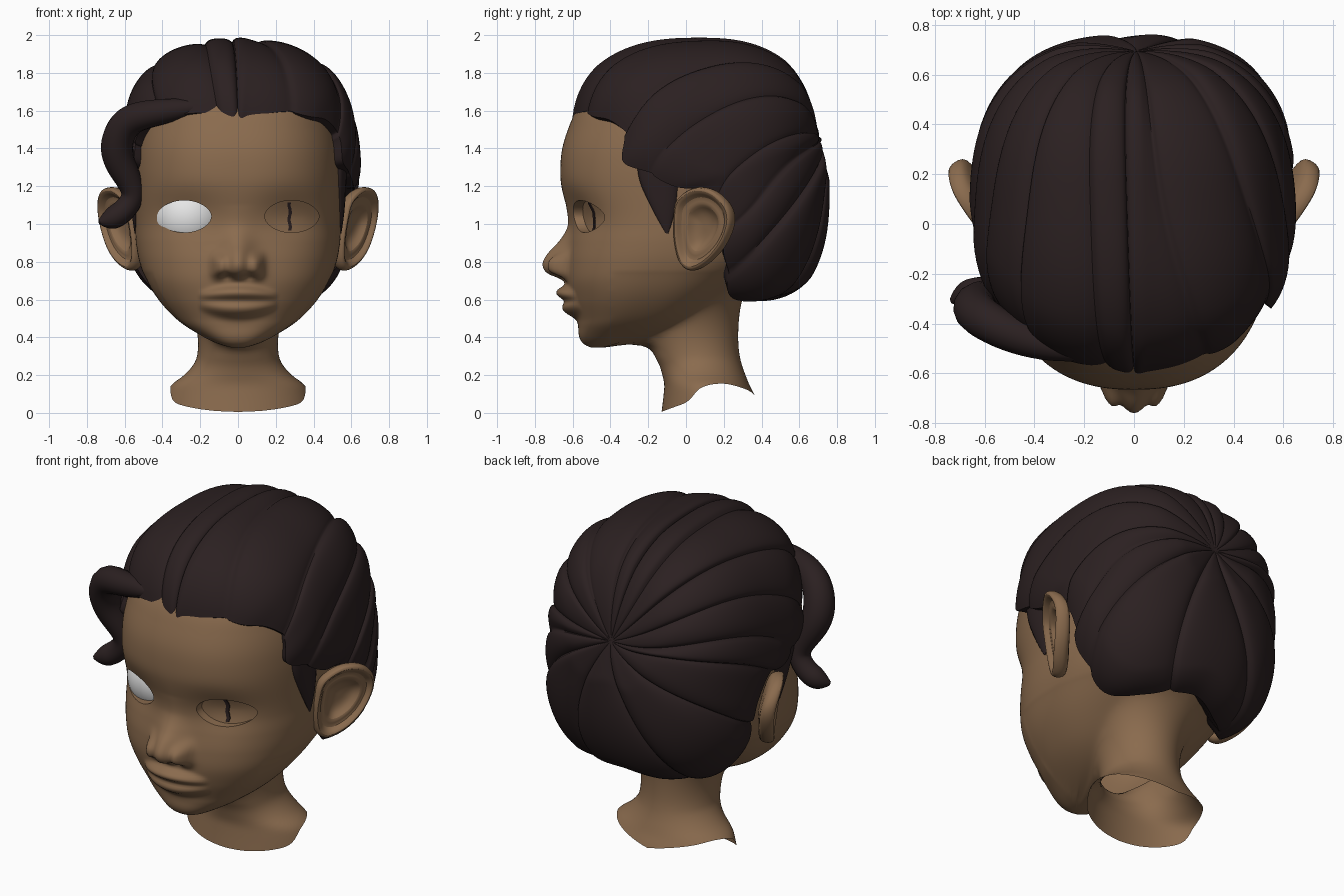
import bpy, bmesh, math, random
from mathutils import Vector

if "Cube" in bpy.data.objects:
    bpy.data.objects.remove(bpy.data.objects["Cube"])

random.seed(4)


def material(name, rgb):
    m = bpy.data.materials.new(name)
    m.diffuse_color = (*rgb, 1)
    m.use_nodes = True
    m.node_tree.nodes["Principled BSDF"].inputs["Base Color"].default_value = m.diffuse_color
    return m


SKIN = material("brown skin", (0.255, 0.147, 0.076))
HAIR = material("dark brown hair", (0.024, 0.0145, 0.015))
WHITE = material("eye white", (0.8, 0.8, 0.8))


def interp(rows, t):
    """Smooth curve through rows of (t, value, value...)."""
    n = len(rows)
    t = min(max(t, rows[0][0]), rows[-1][0])
    i = 0
    while i < n - 2 and t > rows[i + 1][0]:
        i += 1
    a, b = rows[i], rows[i + 1]
    p, q = rows[max(i - 1, 0)], rows[min(i + 2, n - 1)]
    h = b[0] - a[0]
    k = (t - a[0]) / h
    out = []
    for c in range(1, len(a)):
        ma = (b[c] - p[c]) / (b[0] - p[0]) * h
        mb = (q[c] - a[c]) / (q[0] - a[0]) * h
        out.append((2*k**3 - 3*k*k + 1)*a[c] + (k**3 - 2*k*k + k)*ma
                   + (3*k*k - 2*k**3)*b[c] + (k**3 - k*k)*mb)
    return out


def closed_spline(pts, n):
    pts = [Vector(p) for p in pts]
    m, out = len(pts), []
    for j in range(n):
        f = j / n * m
        i, k = int(f), f - int(f)
        a, b, c, d = (pts[(i + o) % m] for o in (-1, 0, 1, 2))
        out.append(0.5*(2*b + (c - a)*k + (2*a - 5*b + 4*c - d)*k*k + (3*b - a - 3*c + d)*k**3))
    return out


def loft(name, rings, mat):
    """Closed skin over a row of rings."""
    m = len(rings[0])
    bm = bmesh.new()
    vs = [[bm.verts.new(p) for p in r] for r in rings]
    for a, b in zip(vs, vs[1:]):
        for i in range(m):
            j = (i + 1) % m
            bm.faces.new((a[i], a[j], b[j], b[i]))
    bm.faces.new(vs[0][::-1])
    bm.faces.new(vs[-1])
    bmesh.ops.recalc_face_normals(bm, faces=bm.faces)
    me = bpy.data.meshes.new(name)
    bm.to_mesh(me)
    bm.free()
    me.materials.append(mat)
    ob = bpy.data.objects.new(name, me)
    bpy.context.collection.objects.link(ob)
    return ob


def boolean(ob, other, operation):
    other.hide_render = True
    mod = ob.modifiers.new("cut", 'BOOLEAN')
    mod.operation, mod.solver, mod.object = operation, 'EXACT', other
    bpy.context.view_layer.objects.active = ob
    bpy.ops.object.modifier_apply(modifier=mod.name)
    bpy.data.objects.remove(other)


# head: height, half width, front y, back y
HEAD = [(.345, .03, -.5, -.44), (.36, .09, -.535, -.33), (.38, .14, -.555, -.22),
        (.41, .2, -.567, -.1), (.46, .285, -.57, .0), (.5, .335, -.573, .07),
        (.6, .425, -.6, .2), (.7, .485, -.625, .33), (.8, .522, -.625, .45),
        (.9, .54, -.615, .52), (1.0, .545, -.615, .57), (1.2, .55, -.66, .62),
        (1.3, .55, -.665, .63), (1.4, .543, -.655, .63), (1.5, .525, -.625, .61),
        (1.6, .495, -.58, .56), (1.7, .44, -.5, .48), (1.8, .35, -.38, .33),
        (1.86, .22, -.22, .18), (1.88, .05, -.05, .05)]
NOSE = [(.67, 0), (.695, .015), (.715, .05), (.735, .1), (.765, .128), (.8, .132),
        (.85, .107), (.9, .065), (.95, .032), (1.0, .012), (1.1, 0)]
POW = 2.4


def bump(x, z, cx, cz, sx, sz):
    return math.exp(-((x - cx) / sx)**2 / 2 - ((z - cz) / sz)**2 / 2)


def features(x, z):
    """How far the face stands out: nose, lips, eye sockets."""
    x = abs(x)
    sig = .055 + .008*min(max((.95 - z) / .15, 0), 1)
    d = interp(NOSE, z)[0] * math.exp(-(x / sig)**2 / 2)
    d += .062*math.exp(-(abs(x - .1) / .036)**2.6 - (abs(z - .778) / .062)**3)   # nostril wings
    d -= .03*bump(x, z, .06, .722, .024, .012)               # nostrils
    d -= .038*bump(x, z, .28, 1.05, .12, .085)               # sockets
    lip = max(1 - (x / .21)**2, 0)**1.3
    thin = .55 + .45*lip
    mouth = .59 + .1*x*x
    up = math.exp(-(abs(z - mouth - .045*thin) / (.036*thin))**2.4)
    low = math.exp(-(abs(z - mouth + .042*thin) / (.042*thin))**2.4)
    d += lip**.7*(.062*up + .055*low) + .018*bump(x, z, 0, .6, .14, .06)
    return d


def surface(x, z):
    hw, f, b = interp(HEAD, z)
    cy = (f + b) / 2
    return cy - (cy - f)*max(1 - abs(x / hw)**POW, 0)**(1 / POW) - features(x, z)


rings = []
for r in range(141):
    z = .345 + 1.535*r / 140
    hw, f, b = interp(HEAD, z)
    cy, ry = (f + b) / 2, (b - f) / 2
    ring = []
    for i in range(220):
        a = 2*math.pi*i / 220
        x, c = hw*math.sin(a), math.cos(a)
        y = ry*max(1 - abs(math.sin(a))**POW, 0)**(1 / POW)
        ring.append((x, cy + y if c < 0 else cy - y - features(x, z)*min(1, c*4), z))
    rings.append(ring)
head = loft("head", rings, SKIN)

# neck with an uneven cut edge, joined to the head
NECK = [(0, .40, -.13, .40), (.1, .375, -.118, .36), (.15, .35, -.115, .335), (.2, .285, -.125, .315),
        (.25, .24, -.14, .297), (.3, .217, -.165, .285), (.4, .215, -.205, .28),
        (.5, .235, -.22, .285), (.6, .28, -.2, .3), (.76, .37, -.15, .37)]
EDGE = [(0, .005), (20, .012), (45, .035), (62, .062), (80, .13), (110, .155), (140, .135), (180, .09)]
rings = []
for r in range(41):
    ring = []
    for i in range(96):
        a = 2*math.pi*i / 96
        bottom = interp(EDGE, math.degrees(a if a < math.pi else 2*math.pi - a))[0]
        z = bottom + (.76 - bottom)*r / 40
        hw, f, b = interp(NECK, z)
        ring.append((hw*math.sin(a), (f + b) / 2 - (b - f) / 2*math.cos(a), z))
    rings.append(ring)
boolean(head, loft("neck", rings, SKIN), 'UNION')

# open the neck below and soften where it meets the jaw
bm = bmesh.new()
bm.from_mesh(head.data)
bm.normal_update()
bmesh.ops.delete(bm, geom=[f for f in bm.faces if f.calc_center_median().z < .25 and f.normal.z < -.5],
                 context='FACES')
soft = [v for v in bm.verts if .3 < v.co.z < .74 and v.co.y > -.4]
for _ in range(40):
    bmesh.ops.smooth_vert(bm, verts=soft, factor=.5, use_axis_x=True, use_axis_y=True, use_axis_z=True)
bm.to_mesh(head.data)
bm.free()

# almond eye openings cut into the head
for side, depth in ((-1, .11), (1, .05)):
    def almond(k, front):
        pts = []
        for i in range(40):
            a = 2*math.pi*i / 40
            s = math.sin(a)
            x = side*(.285 + .144*k*math.cos(a))
            z = 1.04 + .085*k*s*abs(s)**.1
            pts.append((x, -.9 if front else surface(x, z) + depth, z))
        return pts
    cutter = loft("eye_cutter", [almond(1, True)] + [almond(k, False) for k in (1, .7, .4, .1)], SKIN)
    boolean(head, cutter, 'DIFFERENCE')

# white eyeball on one side, dark slit in the empty socket on the other
bpy.ops.mesh.primitive_uv_sphere_add(segments=40, ring_count=24, radius=.2, location=(-.26, -.325, 1.04))
bpy.context.object.name = "eyeball"
bpy.context.object.data.materials.append(WHITE)
slit = []
for k in range(9):
    z = .965 + .15*k / 8
    x = .265 + .004*math.sin(k*1.5)
    slit.append([(x + dx, surface(x + dx, z) + .05 + dy, z)
                 for dx, dy in ((0, -.005), (.017, -.005), (.017, .003), (0, .003))])
loft("socket_slit", slit, HAIR)

# ears: one outline, scaled inwards for the rim and the hollow
OUTLINE = [(-.17, 1.02), (-.15, 1.13), (-.04, 1.195), (.08, 1.18), (.165, 1.1), (.18, 1.0),
           (.13, .88), (.04, .79), (-.06, .75), (-.13, .79), (-.165, .9)]
LAYERS = [(.05, -.07), (.5, -.06), (.85, -.045), (.97, -.025), (1, .01), (.97, .035), (.9, .042),
          (.82, .03), (.75, .005), (.64, .008), (.54, .008), (.44, -.02), (.25, -.035), (.03, -.035)]
outline = closed_spline(OUTLINE, 48)
for side, name in ((1, "ear_left"), (-1, "ear_right")):
    rings = []
    for s, d in LAYERS:
        ring = []
        for p in outline:
            u, z = s*p.x, .98 + s*(p.y - .98)
            n = d - 1.3*max(u - .03, 0)**2
            ring.append((side*(.63 + .55*u + .835*n + .17*(z - 1)), .088 + .835*u - .55*n, z))
        rings.append(ring)
    loft(name, rings, SKIN).modifiers.new("smooth", 'SUBSURF').levels = 1

# hair cap: locks sweeping from the crown to the hairline
O = Vector((0, .07, 1.2))
LINE = [(0, -.63, 1.53), (.06, -.61, 1.585), (.2, -.58, 1.6), (.38, -.5, 1.58), (.47, -.4, 1.55),
        (.52, -.31, 1.45), (.54, -.31, 1.33), (.57, -.2, 1.27), (.6, -.05, 1.2), (.62, .1, 1.17),
        (.62, .2, 1.05), (.61, .21, .92), (.57, .22, .78), (.42, .26, .6), (.25, .42, .575),
        (0, .55, .6)]
full = LINE + [(-x, y, z) for x, y, z in LINE[-2:0:-1]]
NU, NS, LOCKS = 360, 44, 15
ends = [(p - O).normalized() for p in closed_spline(full, NU)]
crown = (Vector((.01, .7, 1.45)) - O).normalized()
heights = [random.uniform(.6, 1.1) for _ in range(LOCKS)]
marks = [0]
for _ in range(LOCKS):
    marks.append(marks[-1] + random.uniform(.6, 1.4))
marks = [m / marks[-1] for m in marks]


def hair_radius(d):
    size = (.65, .75 if d.y < 0 else .675, .78 if d.z > 0 else .72)
    return sum(abs(c / s)**2.6 for c, s in zip(d, size))**(-1 / 2.6)


rings = []
for j in range(NS + 1):
    s = .012 + .988*j / NS
    ring = []
    for i in range(NU):
        u = i / NU
        k = max(n for n in range(LOCKS) if marks[n] <= u)
        f = ((u - marks[k]) / (marks[k + 1] - marks[k]))**.7
        lobe = max(1 - (2*f - 1)**2, 0)**.6 * heights[k]
        # bend every lock sideways on its way to the hairline
        pos = (u - .035*math.sin(math.pi*s)*math.sin(2*math.pi*u) - .05*(1 - s))*NU
        n = math.floor(pos)
        e = ends[n % NU].lerp(ends[(n + 1) % NU], pos - n).normalized()
        d = crown.slerp(e, s*(.985 + .03*lobe))
        grow = min(1, s / .25)
        end = max(0, (s - .82) / .18)
        r = hair_radius(d)*(.945 + .02*grow + .06*lobe*grow*(1 - .5*end) - .04*end**2)
        ring.append(O + d*r)
    rings.append(ring)
rings.append([O + (p - O)*.75 for p in rings[-1]])
loft("hair_cap", rings, HAIR)


def lock(name, pts, flat=1.0):
    """Tapered strand through points of (x, y, z, radius)."""
    cu = bpy.data.curves.new(name, 'CURVE')
    cu.dimensions, cu.bevel_depth, cu.bevel_resolution = '3D', 1, 5
    cu.use_fill_caps = True
    sp = cu.splines.new('NURBS')
    sp.points.add(len(pts) - 1)
    for p, (x, y, z, r) in zip(sp.points, pts):
        p.co, p.radius = (x / flat, y, z, 1), r
    sp.use_endpoint_u, sp.order_u, sp.resolution_u = True, 4, 8
    cu.materials.append(HAIR)
    ob = bpy.data.objects.new(name, cu)
    ob.scale.x = flat
    bpy.context.collection.objects.link(ob)


# loose curl hanging by one temple, and sideburns
lock("hanging_curl", [(-.1, -.52, 1.62, .02), (-.25, -.51, 1.62, .05), (-.43, -.47, 1.59, .075),
                      (-.6, -.39, 1.56, .08), (-.66, -.33, 1.4, .09), (-.6, -.3, 1.27, .075),
                      (-.53, -.27, 1.15, .055), (-.63, -.27, 1.04, .065), (-.69, -.29, 1.02, .06),
                      (-.735, -.31, 1.01, .01)])
for side, name in ((1, "sideburn_left"), (-1, "sideburn_right")):
    lock(name, [(side*.53, -.1, 1.42, .14), (side*.535, -.15, 1.3, .13), (side*.54, -.13, 1.18, .09),
                (side*.545, -.11, 1.06, .06), (side*.545, -.1, .95, .006)], .35)

# smooth shading with sharp creases
bpy.ops.object.select_all(action='DESELECT')
for ob in bpy.context.scene.objects:
    if ob.type == 'MESH':
        ob.select_set(True)
        bpy.context.view_layer.objects.active = ob
bpy.ops.object.shade_smooth_by_angle(angle=math.radians(50))
